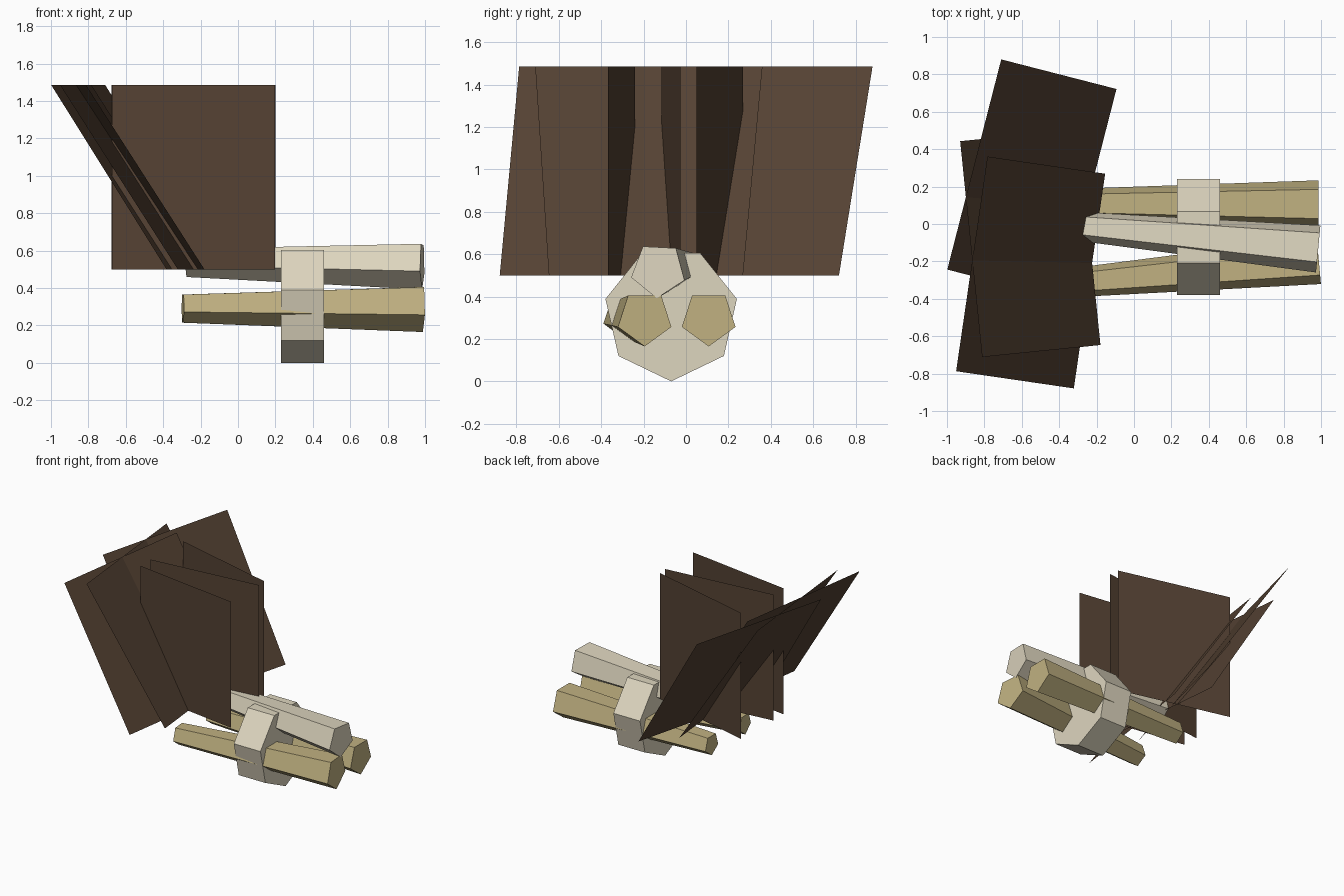
import bpy
import bmesh
from math import cos, sin, pi, radians
from mathutils import Vector

cube = bpy.data.objects.get("Cube")
if cube:
    bpy.data.objects.remove(cube, do_unlink=True)


def material(name, rgb):
    mat = bpy.data.materials.new(name)
    mat.use_nodes = True
    mat.diffuse_color = (*rgb, 1)
    mat.node_tree.nodes["Principled BSDF"].inputs["Base Color"].default_value = (*rgb, 1)
    return mat


cream = material("cream", (0.73, 0.67, 0.52))
tan = material("tan", (0.53, 0.44, 0.22))
brown = material("dark_brown", (0.09, 0.054, 0.033))


def add_object(name, bm, mat):
    mesh = bpy.data.meshes.new(name)
    bm.to_mesh(mesh)
    bm.free()
    mesh.materials.append(mat)
    bpy.context.collection.objects.link(bpy.data.objects.new(name, mesh))


def tapered_prism(name, sides, start, end, r_start, r_end, mat, roll=0):
    """Capped prism between two points, one corner pointing down."""
    bm = bmesh.new()
    start, end = Vector(start), Vector(end)
    up = Vector((0, 0, 1))
    side = up.cross(end - start).normalized()
    angles = [radians(roll) - pi / 2 + 2 * pi * k / sides for k in range(sides)]
    a, b = [[bm.verts.new(c + r * (side * cos(t) + up * sin(t))) for t in angles]
            for c, r in ((start, r_start), (end, r_end))]
    bm.faces.new(a)
    bm.faces.new(b)
    for i in range(sides):
        j = (i + 1) % sides
        bm.faces.new((a[i], a[j], b[j], b[i]))
    bmesh.ops.recalc_face_normals(bm, faces=bm.faces[:])
    add_object(name, bm, mat)


def leaf_sheet(name, center, yaw, width, lean):
    """Flat sheet rising from a level bottom edge, leaning to the edge's left."""
    bm = bmesh.new()
    t = radians(yaw)
    half = Vector((cos(t), sin(t), 0)) * width / 2
    rise = Vector((-sin(t) * lean, cos(t) * lean, 0.985))
    base = Vector(center)
    bm.faces.new([bm.verts.new(p) for p in (
        base - half, base + half, base + half + rise, base - half + rise)])
    add_object(name, bm, brown)


# Roots, thin end towards the leaves
tapered_prism("back_root", 5, (-0.3, 0.11, 0.298), (0.987, 0.107, 0.298), 0.083, 0.133, tan)
tapered_prism("front_root", 5, (-0.295, -0.311, 0.298), (0.988, -0.195, 0.298), 0.083, 0.133, tan)
tapered_prism("top_root", 5, (-0.275, -0.013, 0.541), (0.985, -0.131, 0.525), 0.082, 0.133, cream, -3)

# Band holding the bundle
tapered_prism("binding_band", 7, (0.23, -0.07, 0.318), (0.46, -0.07, 0.318), 0.318, 0.318, cream)

# Leaf clumps: one upright sheet crossed by one leaning sheet
for name, y, yaw in (("back", 0.16, -14.4), ("front", -0.305, -8.3), ("top", -0.07, 5.8)):
    base = (-0.238, y, 0.5)
    leaf_sheet(name + "_upright_leaf", base, yaw, 0.882, 0)
    leaf_sheet(name + "_leaning_leaf", base, yaw + 90, 1.16, 0.636)
